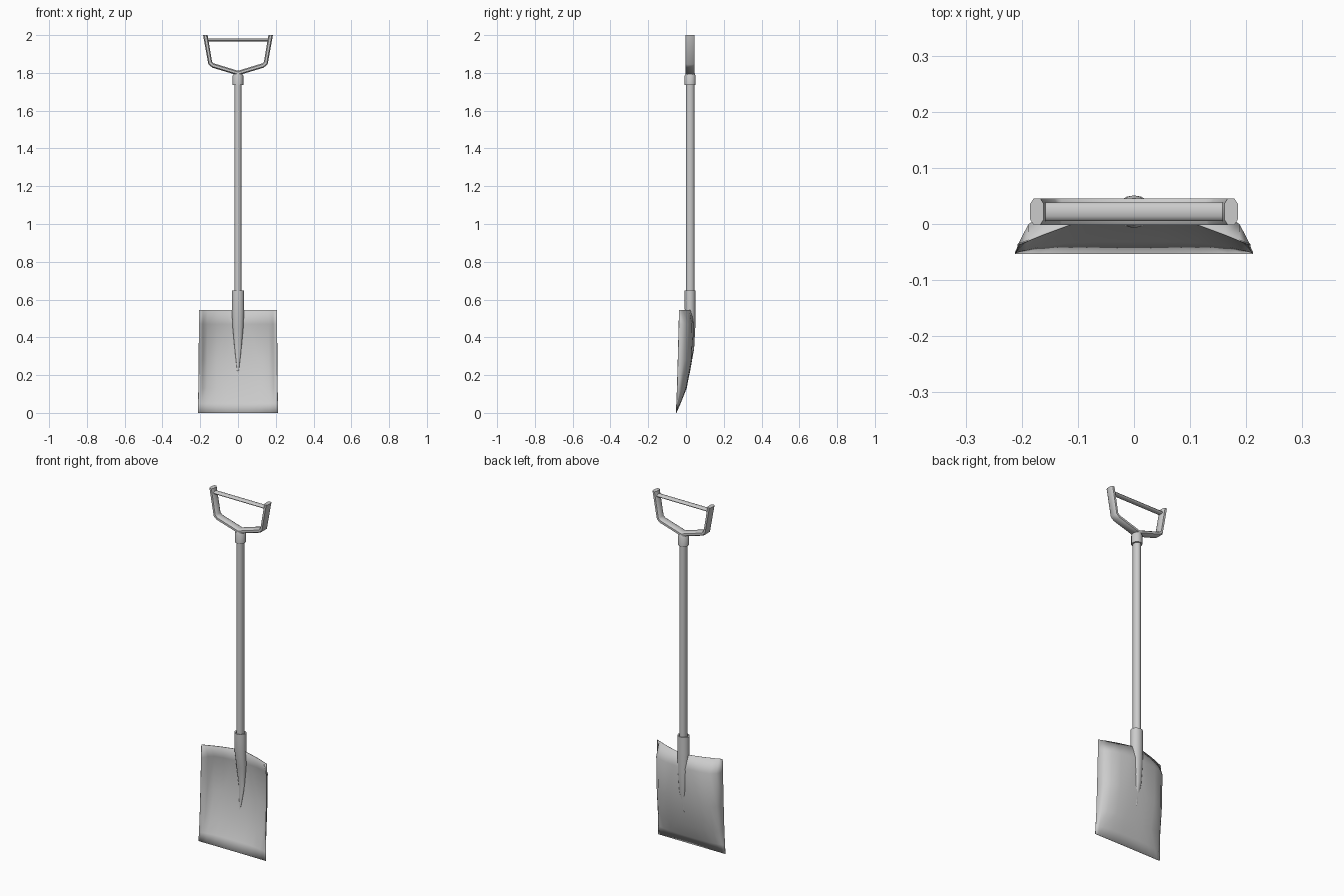
import bpy, bmesh
from math import sin, cos, pi, radians
from mathutils import Vector

if "Cube" in bpy.data.objects:
    bpy.data.objects.remove(bpy.data.objects["Cube"])


def finish(bm, name, angle=40):
    bmesh.ops.recalc_face_normals(bm, faces=bm.faces)
    me = bpy.data.meshes.new(name)
    bm.to_mesh(me)
    bm.free()
    ob = bpy.data.objects.new(name, me)
    bpy.context.collection.objects.link(ob)
    bpy.ops.object.select_all(action='DESELECT')
    bpy.context.view_layer.objects.active = ob
    ob.select_set(True)
    bpy.ops.object.shade_smooth_by_angle(angle=radians(angle))
    return ob


def loft(name, rings, caps=(True, True), angle=40):
    """Bridge a list of closed rings of points."""
    bm = bmesh.new()
    vs = [[bm.verts.new(p) for p in r] for r in rings]
    n = len(vs[0])
    for a, b in zip(vs, vs[1:]):
        for i in range(n):
            j = (i + 1) % n
            bm.faces.new((a[i], a[j], b[j], b[i]))
    for ring, cap in zip((vs[0], vs[-1]), caps):
        if cap:
            bm.faces.new(ring)
    return finish(bm, name, angle)


def ellipse(z, rx, ry, cy, n=16):
    return [(rx * cos(2 * pi * i / n), cy + ry * sin(2 * pi * i / n), z) for i in range(n)]


def mirror(ob):
    m = ob.modifiers.new("mirror", 'MIRROR')
    m.use_clip = True


CY = 0.022  # depth of the shaft axis

# blade: dished sheet, half built and mirrored
cols = [0, 0.27, 0.54, 0.79, 0.91, 1.0]
rows = [  # z, half width, depths from centre to edge
    (0.545, 0.206, (0.030, 0.016, 0.000, -0.019, -0.029, -0.036)),
    (0.47, 0.206, (0.041, 0.036, 0.030, 0.017, -0.002, -0.038)),
    (0.28, 0.207, (0.031, 0.030, 0.026, 0.014, -0.008, -0.043)),
    (0.13, 0.209, (0.002, 0.001, -0.002, -0.012, -0.026, -0.047)),
    (0.05, 0.211, (-0.030, -0.030, -0.032, -0.039, -0.045, -0.050)),
    (0.0, 0.212, (-0.052,) * 6),
]
bm = bmesh.new()
grid = [[bm.verts.new((c * w, y, z)) for c, y in zip(cols, ys)] for z, w, ys in rows]
for a, b in zip(grid, grid[1:]):
    for i in range(len(cols) - 1):
        bm.faces.new((a[i], a[i + 1], b[i + 1], b[i]))
blade = finish(bm, "blade", 60)
mirror(blade)
sol = blade.modifiers.new("thickness", 'SOLIDIFY')
sol.thickness = 0.003
sol.offset = 0

# socket running down into a ridge on the blade
loft("blade_socket", [
    ellipse(0.60, 0.019, 0.022, CY),
    ellipse(0.648, 0.025, 0.025, CY),
    ellipse(0.648, 0.033, 0.029, CY),
    ellipse(0.55, 0.033, 0.029, CY),
    ellipse(0.45, 0.028, 0.019, 0.030),
    ellipse(0.34, 0.018, 0.009, 0.034),
    ellipse(0.21, 0.003, 0.002, 0.018),
])

# shaft
loft("shaft", [ellipse(0.58, 0.019, 0.0225, CY), ellipse(1.77, 0.019, 0.0225, CY)])

# collar below the grip
loft("grip_collar", [
    ellipse(1.735, 0.028, 0.029, CY),
    ellipse(1.785, 0.028, 0.029, CY),
    ellipse(1.80, 0.018, 0.023, CY),
])

# forked grip arm, swept along a bent path and mirrored
section = [(0.012, 0.014), (0.006, 0.0235), (-0.006, 0.0235), (-0.012, 0.014),
           (-0.012, -0.014), (-0.006, -0.0235), (0.006, -0.0235), (0.012, -0.014)]
path = [  # x, z and the in-plane width direction
    (0.0, 1.799, 0.0, 1.0),
    (0.132, 1.839, -0.29, 0.96),
    (0.147, 1.852, -0.80, 0.60),
    (0.173, 2.0, -1.0, 0.0),
]
arm = loft("grip_arms",
           [[(x + u * dx, CY + v, z + u * dz) for u, v in section] for x, z, dx, dz in path],
           caps=(False, True), angle=50)
mirror(arm)

# crossbar of the grip
ends = []
for x in (-0.166, 0.166):
    ends.append([(x, CY + 0.0165 * cos(2 * pi * i / 12), 1.975 + 0.008 * sin(2 * pi * i / 12))
                 for i in range(12)])
loft("grip_crossbar", ends)
